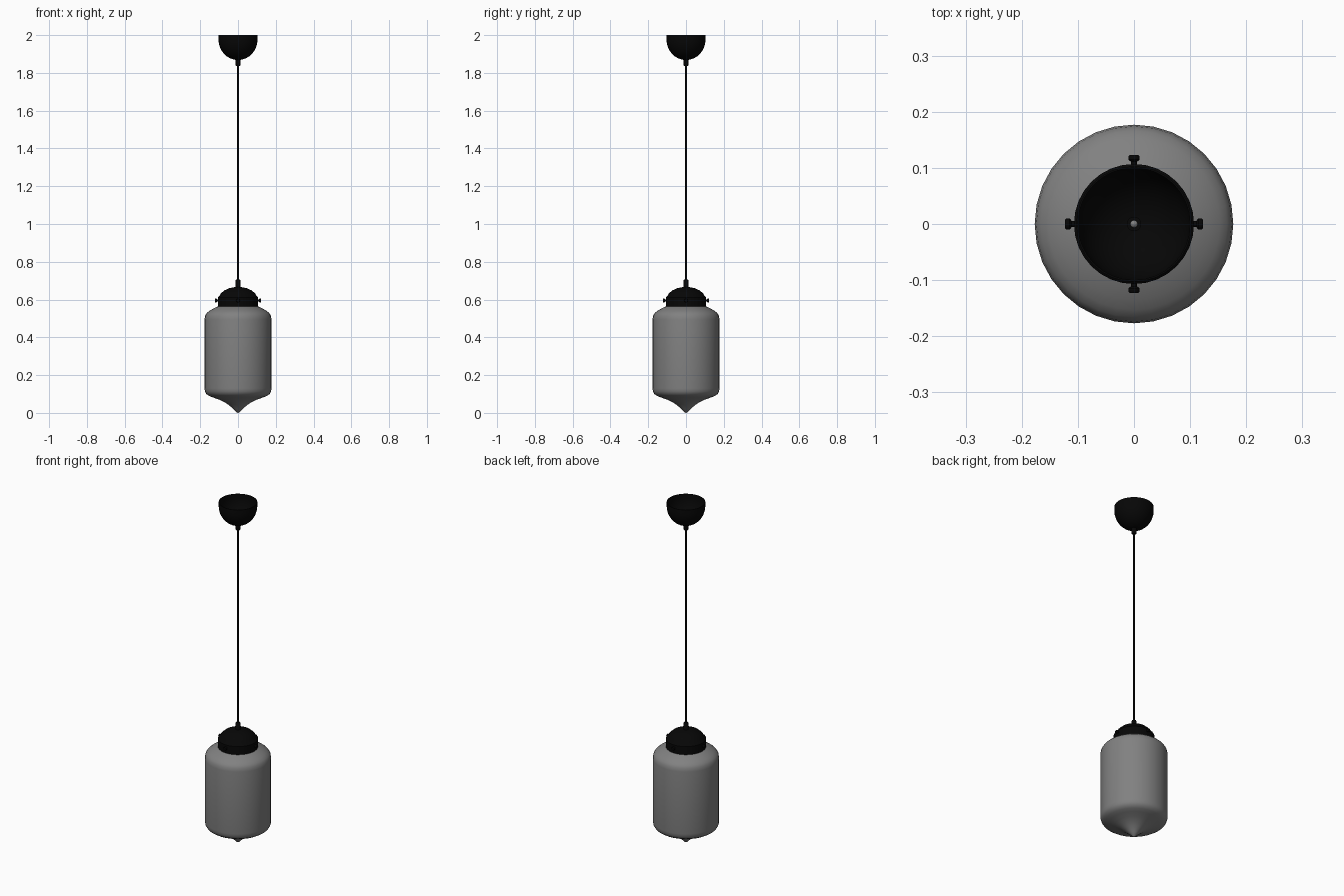
import bpy, bmesh, math
from mathutils import Matrix

if "Cube" in bpy.data.objects:
    bpy.data.objects.remove(bpy.data.objects["Cube"])


def material(name, v):
    m = bpy.data.materials.new(name)
    m.diffuse_color = (v, v, v, 1)
    m.use_nodes = True
    m.node_tree.nodes["Principled BSDF"].inputs["Base Color"].default_value = m.diffuse_color
    return m


black = material("black_metal", 0.002)
smoke = material("smoked_glass", 0.22)


def finish(name, bm, mat, angle):
    bmesh.ops.remove_doubles(bm, verts=bm.verts, dist=1e-5)
    bmesh.ops.recalc_face_normals(bm, faces=bm.faces)
    me = bpy.data.meshes.new(name)
    bm.to_mesh(me)
    bm.free()
    ob = bpy.data.objects.new(name, me)
    bpy.context.collection.objects.link(ob)
    me.materials.append(mat)
    bpy.ops.object.select_all(action='DESELECT')
    ob.select_set(True)
    bpy.context.view_layer.objects.active = ob
    bpy.ops.object.shade_smooth_by_angle(angle=math.radians(angle))
    return ob


def lathe(name, profile, mat, n=32, matrix=Matrix(), angle=40):
    """Spin (radius, height) points around z, then place with matrix."""
    bm = bmesh.new()
    vs = [bm.verts.new((r, 0, z)) for r, z in profile]
    es = [bm.edges.new(p) for p in zip(vs, vs[1:])]
    bmesh.ops.spin(bm, geom=vs + es, cent=(0, 0, 0), axis=(0, 0, 1),
                   angle=2 * math.pi, steps=n, use_duplicate=False)
    bmesh.ops.transform(bm, matrix=matrix, verts=bm.verts)
    return finish(name, bm, mat, angle)


def bowl(r, h, top):
    return [(r * math.cos(i * math.pi / 20), top - h * math.sin(i * math.pi / 20))
            for i in range(10)]


# Ceiling canopy: thin bowl, open towards the ceiling
outer = [(0.103, 2.0)] + bowl(0.103, 0.108, 1.976) + [(0, 1.868)]
inner = [(0.1, 2.0)] + bowl(0.1, 0.105, 1.976) + [(0, 1.871)]
lathe("ceiling_canopy", outer[::-1] + inner, black)

# Cord, its grips and the anchor bead in the canopy
lathe("cord", [(0, 0.64), (0.005, 0.64), (0.005, 1.888), (0, 1.888)], black, 12)
lathe("canopy_grip", [(0, 1.836), (0.01, 1.836), (0.013, 1.84), (0.013, 1.878), (0, 1.878)], black, 16)
lathe("cap_grip", [(0, 0.655), (0.014, 0.655), (0.014, 0.7), (0.01, 0.706), (0, 0.706)], black, 16)
lathe("cord_anchor", [(0.007 * math.sin(i * math.pi / 8), 1.886 - 0.007 * math.cos(i * math.pi / 8))
                      for i in range(9)], smoke, 12)

# Domed shade holder with a cylindrical skirt
lathe("shade_holder", [(0, 0.666), (0.025, 0.665), (0.05, 0.659), (0.073, 0.648), (0.09, 0.633),
                       (0.101, 0.616), (0.107, 0.611), (0.107, 0.563), (0.104, 0.563),
                       (0.104, 0.607), (0.07, 0.643), (0, 0.66)], black)

# Four thumbscrews around the skirt
for i in range(4):
    m = (Matrix.Rotation(i * math.pi / 2, 4, 'Z') @ Matrix.Translation((0, 0, 0.595))
         @ Matrix.Rotation(math.pi / 2, 4, 'Y'))
    lathe(f"thumbscrew_{i + 1}", [(0, 0.098), (0.005, 0.098), (0.005, 0.111), (0.007, 0.112),
                                  (0.01, 0.115), (0.01, 0.12), (0.008, 0.123), (0, 0.123)],
          black, 12, m)

# Smoked glass shade: neck, shoulder, straight body and pointed base
lathe("glass_shade", [(0.1, 0.605), (0.1, 0.566), (0.115, 0.56), (0.135, 0.55), (0.153, 0.539),
                      (0.166, 0.528), (0.174, 0.515), (0.177, 0.495), (0.177, 0.13),
                      (0.175, 0.114), (0.168, 0.1), (0.152, 0.089), (0.13, 0.081),
                      (0.1, 0.07), (0.072, 0.057), (0.047, 0.04), (0.025, 0.021),
                      (0.008, 0.004), (0, 0)], smoke, angle=60)
